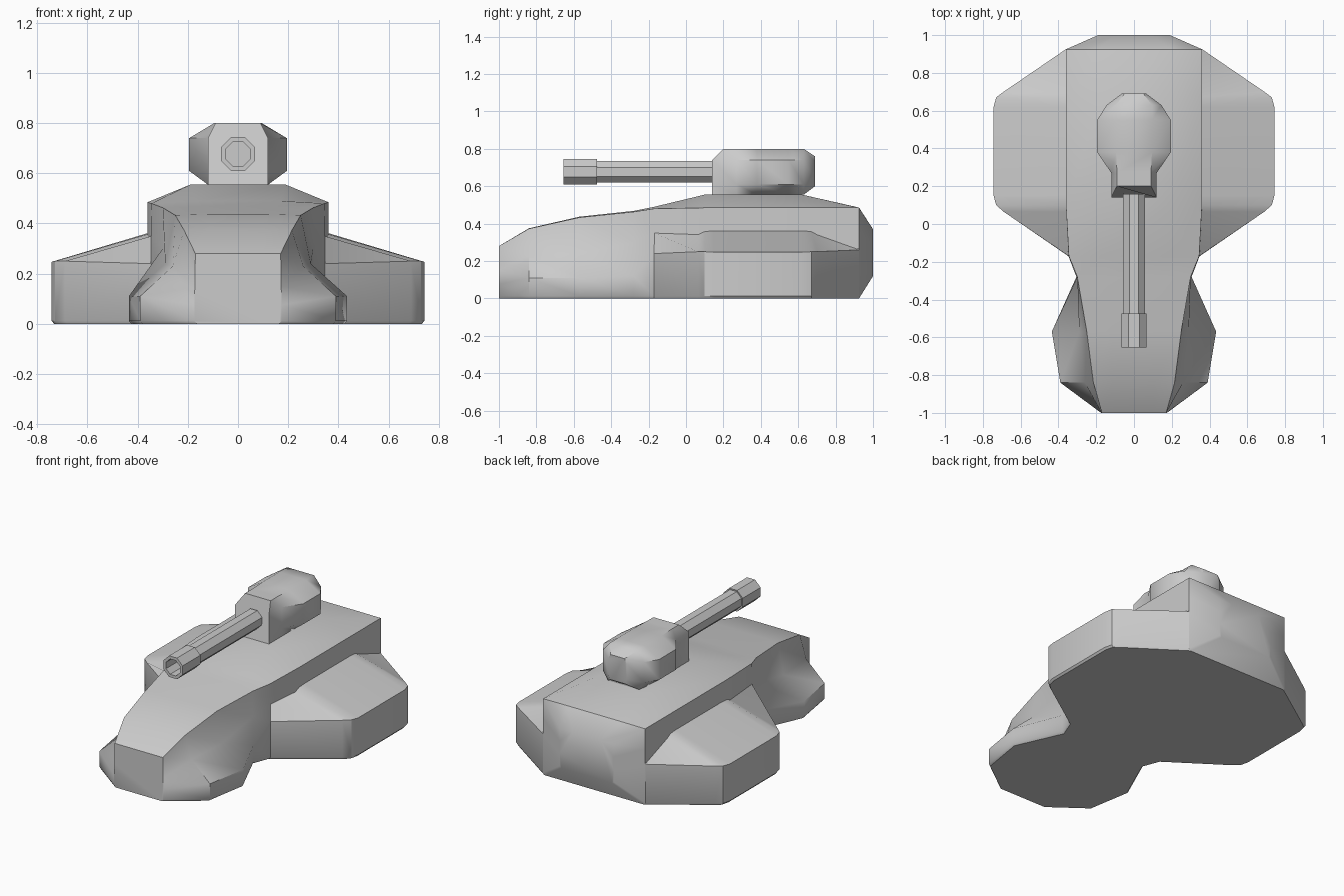
import bpy, bmesh, math

cube = bpy.data.objects.get("Cube")
if cube:
    bpy.data.objects.remove(cube, do_unlink=True)

grey = bpy.data.materials.new("armour_grey")
grey.use_nodes = True
COLOUR = (0.6, 0.6, 0.6, 1)
grey.diffuse_color = COLOUR
grey.node_tree.nodes["Principled BSDF"].inputs["Base Color"].default_value = COLOUR


def finish(bm, name, angle):
    bmesh.ops.recalc_face_normals(bm, faces=bm.faces)
    mesh = bpy.data.meshes.new(name)
    bm.to_mesh(mesh)
    bm.free()
    mesh.materials.append(grey)
    obj = bpy.data.objects.new(name, mesh)
    bpy.context.collection.objects.link(obj)
    bpy.ops.object.select_all(action="DESELECT")
    obj.select_set(True)
    bpy.context.view_layer.objects.active = obj
    bpy.ops.object.shade_smooth_by_angle(angle=math.radians(angle))
    return obj


def loft(name, rows, angle, cap=True):
    """Skin closed rings of equal length, capping both ends."""
    bm = bmesh.new()
    rings = [[bm.verts.new(p) for p in row] for row in rows]
    for a, b in zip(rings, rings[1:]):
        for i in range(len(a)):
            j = (i + 1) % len(a)
            bm.faces.new((a[i], a[j], b[j], b[i]))
    if cap:
        bm.faces.new(rings[0])
        bm.faces.new(rings[-1])
    return finish(bm, name, angle)


def mirrored(y, half):
    """Full ring from the left half of a section, listed top to bottom."""
    return [(x, y, z) for x, z in half] + [(-x, y, z) for x, z in reversed(half)]


# Hull: roof edge, shoulder, waist and skirt of each section
hull = [
    (-1.00, (0.10, 0.28), (0.17, 0.28), (0.172, 0.15), (0.174, 0.075)),
    (-0.84, (0.11, 0.375), (0.215, 0.373), (0.26, 0.23), (0.39, 0.11)),
    (-0.57, (0.12, 0.437), (0.25, 0.433), (0.29, 0.24), (0.435, 0.11)),
    (-0.28, (0.15, 0.468), (0.30, 0.463), (0.30, 0.30), (0.305, 0.12)),
    (-0.17, (0.17, 0.49), (0.345, 0.48), (0.347, 0.35), (0.347, 0.24)),
    (0.10, (0.19, 0.555), (0.36, 0.485), (0.36, 0.36), (0.36, 0.25)),
    (0.62, (0.19, 0.555), (0.36, 0.485), (0.36, 0.36), (0.36, 0.25)),
    (0.925, (0.19, 0.486), (0.36, 0.485), (0.36, 0.36), (0.36, 0.25)),
]
rows = []
for y, roof, shoulder, waist, skirt in hull:
    foot = [(skirt[0], 0.012), (skirt[0] - 0.01, 0)]
    rows.append(mirrored(y, [roof, shoulder, waist, skirt] + foot))
rows.append(mirrored(1.0, [(0.1, 0.37), (0.19, 0.37), (0.19, 0.29),
                           (0.19, 0.21), (0.19, 0.13), (0.18, 0.12)]))
loft("hull", rows, 40)

# Side pods: outer width, outer height and inner height along the length
pod = [
    (-0.17, 0.348, 0.24, 0.35),
    (0.065, 0.69, 0.25, 0.345),
    (0.10, 0.73, 0.25, 0.362),
    (0.15, 0.743, 0.247, 0.366),
    (0.62, 0.743, 0.247, 0.366),
    (0.67, 0.73, 0.25, 0.362),
    (0.70, 0.69, 0.25, 0.345),
    (0.925, 0.361, 0.26, 0.36),
]
for side, label in ((1, "left"), (-1, "right")):
    rows = []
    for y, x, z, inner in pod:
        half = [(0.345, inner), (x, z), (x, 0.012), (x - 0.01, 0), (0.335, 0)]
        rows.append([(side * px, y, pz) for px, pz in half])
    loft(label + "_side_pod", rows, 30)

# Turret: the front roof edge leans back, the rear tapers in
turret_front = [(0.09, 0.20, 0.80), (0.12, 0.14, 0.74), (0.12, 0.14, 0.61), (0.12, 0.14, 0.555)]
rows = [turret_front + [(-x, y, z) for x, y, z in reversed(turret_front)]]
for y, top, wide, base in ((0.27, 0.09, 0.12, 0.12), (0.38, 0.095, 0.195, 0.12),
                           (0.55, 0.095, 0.195, 0.12), (0.63, 0.095, 0.145, 0.11)):
    rows.append(mirrored(y, [(top, 0.80), (wide, 0.74), (wide, 0.61), (base, 0.555)]))
rows.append(mirrored(0.69, [(0.05, 0.76), (0.065, 0.73), (0.065, 0.63), (0.05, 0.60)]))
loft("turret", rows, 40)


# Gun: eight-sided barrel and a wider hollow muzzle
def octagon(y, r):
    turns = [math.pi * (i + 0.5) / 4 for i in range(8)]
    return [(r * math.cos(a), y, 0.677 + r * math.sin(a)) for a in turns]


loft("gun_barrel", [octagon(-0.48, 0.063), octagon(0.16, 0.063)], 30)
loft("gun_muzzle", [octagon(-0.48, 0.04), octagon(-0.475, 0.073), octagon(-0.655, 0.073),
                    octagon(-0.655, 0.053), octagon(-0.485, 0.053)], 30)
